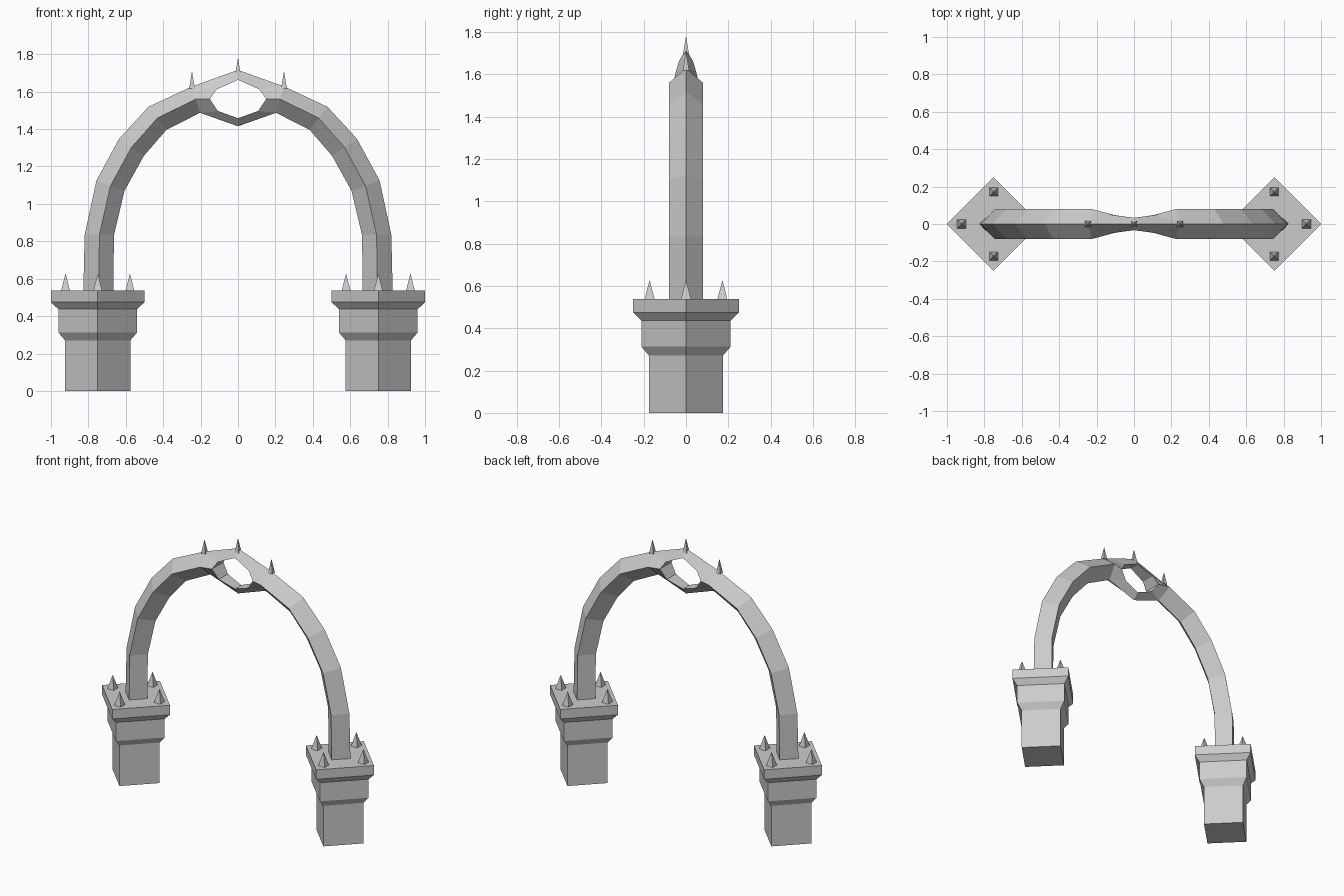
import bpy, bmesh
from math import pi, cos, sin

if "Cube" in bpy.data.objects:
    bpy.data.objects.remove(bpy.data.objects["Cube"])


def finish(bm, name):
    bmesh.ops.recalc_face_normals(bm, faces=bm.faces)
    me = bpy.data.meshes.new(name)
    bm.to_mesh(me)
    bm.free()
    ob = bpy.data.objects.new(name, me)
    bpy.context.collection.objects.link(ob)
    return ob


def pillar(name, cx):
    # stepped square profile turned 45 degrees: (half diagonal, height)
    profile = [(.174, 0), (.174, .27), (.211, .313), (.211, .437), (.25, .475), (.25, .538)]
    bm = bmesh.new()
    rings = [[bm.verts.new((cx + r * cos(k * pi / 2), r * sin(k * pi / 2), z)) for k in range(4)]
             for r, z in profile]
    for a, b in zip(rings, rings[1:]):
        for k in range(4):
            n = (k + 1) % 4
            bm.faces.new((a[k], a[n], b[n], b[k]))
    bm.faces.new(rings[0])
    bm.faces.new(rings[-1])
    return finish(bm, name)


def spike(name, x, y, z, half, height):
    bm = bmesh.new()
    base = [bm.verts.new((x + sx * half, y + sy * half, z))
            for sx, sy in ((-1, -1), (1, -1), (1, 1), (-1, 1))]
    tip = bm.verts.new((x, y, z + height))
    for k in range(4):
        bm.faces.new((base[k], base[(k + 1) % 4], tip))
    bm.faces.new(base)
    return finish(bm, name)


def arch():
    # right half, diamond section: outer ridge, middle edges and inner ridge as (x, z)
    outer = [(.827, .53), (.82, .834), (.757, 1.125), (.636, 1.348), (.479, 1.519), (.246, 1.628)]
    middle = [(.745, .53), (.741, .834), (.682, 1.096), (.57, 1.302), (.43, 1.46), (.225, 1.56)]
    inner = [(.667, .53), (.663, .834), (.607, 1.07), (.503, 1.257), (.383, 1.396), (.203, 1.487)]
    # half outline of the eye opening at the crown: (x, half depth, z)
    eye = [(0, .033, 1.663), (.115, .048, 1.612), (.15, .06, 1.56), (.108, .048, 1.497), (0, .033, 1.458)]
    bm = bmesh.new()
    V = bm.verts.new
    rings = [[V((o[0], 0, o[1])), V((m[0], -.08, m[1])), V((i[0], 0, i[1])), V((m[0], .08, m[1]))]
             for o, m, i in zip(outer, middle, inner)]
    for a, b in zip(rings, rings[1:]):
        for k in range(4):
            n = (k + 1) % 4
            bm.faces.new((a[k], a[n], b[n], b[k]))
    bm.faces.new(rings[0])
    # crown split around the eye
    top, low = V((0, 0, 1.716)), V((0, 0, 1.415))
    o, front, i, back = rings[-1]
    rims = []
    for s, m in ((-1, front), (1, back)):
        e = [V((x, s * y, z)) for x, y, z in eye]
        for f in ((o, top, e[0], e[1]), (o, e[1], e[2], m), (m, e[2], e[3], i), (i, e[3], e[4], low)):
            bm.faces.new(f)
        rims.append(e)
    for k in range(4):
        bm.faces.new((rims[0][k], rims[0][k + 1], rims[1][k + 1], rims[1][k]))
    ob = finish(bm, "arch")
    mod = ob.modifiers.new("mirror", 'MIRROR')
    mod.use_clip = True
    return ob


arch()

# pillars with four corner spikes each
for side, cx in (("left", -.75), ("right", .75)):
    pillar(side + "_pillar", cx)
    for k, (dx, dy) in enumerate(((.172, 0), (0, .172), (-.172, 0), (0, -.172))):
        spike(f"{side}_pillar_spike_{k + 1}", cx + dx, dy, .535, .024, .093)

# spikes along the crown of the arch
for k, (x, z) in enumerate(((-.246, 1.618), (0, 1.69), (.246, 1.618))):
    spike(f"arch_spike_{k + 1}", x, 0, z, .015, .092)
